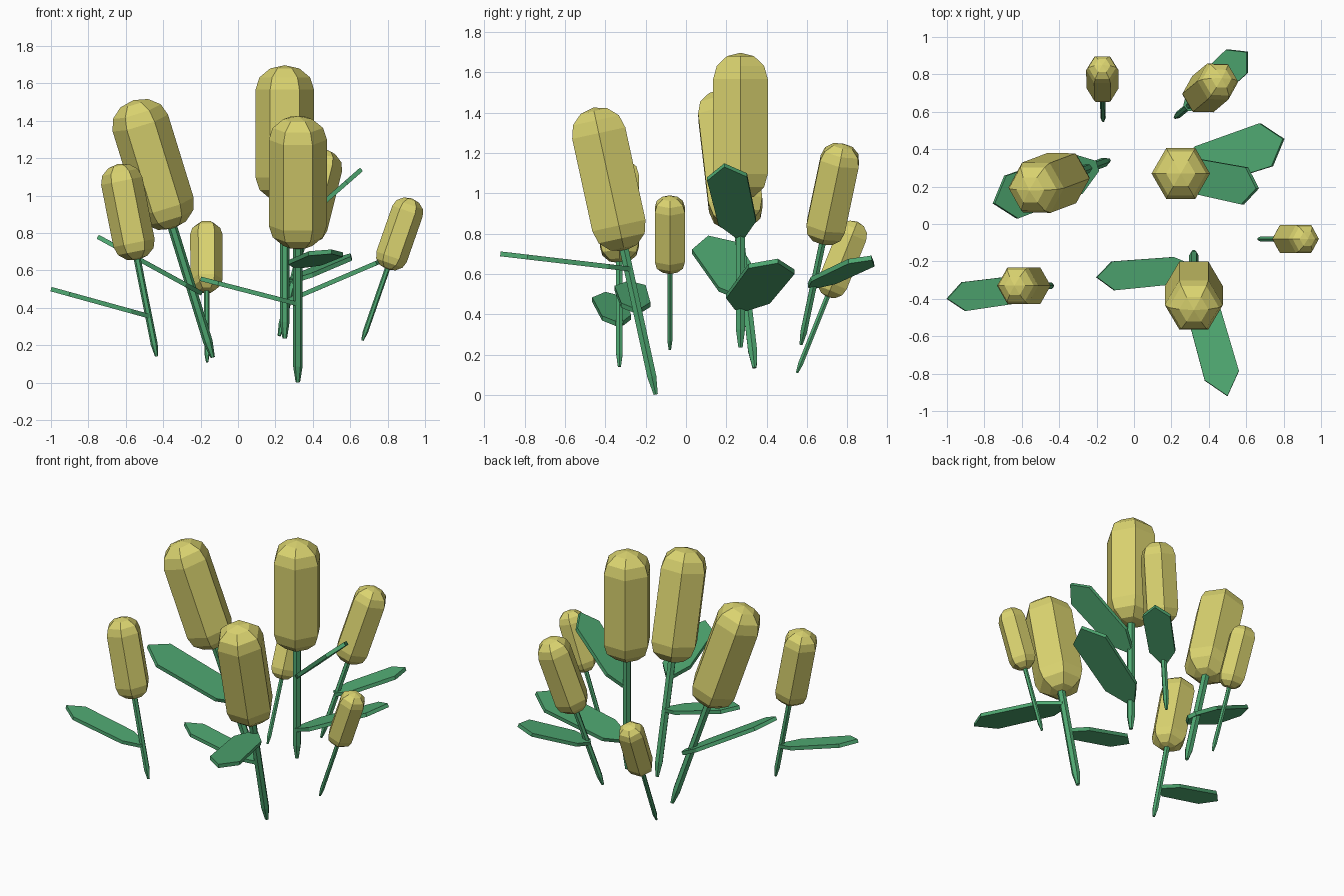
import bpy, bmesh, math
from mathutils import Vector

if "Cube" in bpy.data.objects:
    bpy.data.objects.remove(bpy.data.objects["Cube"])


def material(name, color):
    m = bpy.data.materials.new(name)
    m.diffuse_color = (*color, 1)
    m.use_nodes = True
    m.node_tree.nodes["Principled BSDF"].inputs["Base Color"].default_value = m.diffuse_color
    return m


YELLOW = material("flower_yellow", (0.70, 0.65, 0.16))
GREEN = material("leaf_green", (0.08, 0.40, 0.17))


def finish(bm, name, mat):
    bmesh.ops.recalc_face_normals(bm, faces=bm.faces)
    mesh = bpy.data.meshes.new(name)
    bm.to_mesh(mesh)
    bm.free()
    mesh.materials.append(mat)
    ob = bpy.data.objects.new(name, mesh)
    bpy.context.collection.objects.link(ob)
    return ob


def lathe(name, profile, mat, base, axis, sides=6):
    """Six-sided turned shape; profile is (radius, height), poles have radius 0."""
    bm = bmesh.new()
    rings = []
    for r, h in profile:
        n = sides if r > 0 else 1
        rings.append([bm.verts.new((r * math.cos(math.tau * i / sides),
                                    r * math.sin(math.tau * i / sides), h)) for i in range(n)])
    for a, b in zip(rings, rings[1:]):
        for i in range(sides):
            j = (i + 1) % sides
            quad = [a[i % len(a)], a[j % len(a)], b[j % len(b)], b[i % len(b)]]
            bm.faces.new(list(dict.fromkeys(quad)))
    ob = finish(bm, name, mat)
    ob.location = base
    ob.rotation_mode = 'QUATERNION'
    ob.rotation_quaternion = Vector((0, 0, 1)).rotation_difference(axis)


def flower(name, base, top):
    base, top = Vector(base), Vector(top)
    axis = top - base
    length = axis.length
    s = length / 1.46
    # stem with a tapered foot
    stem = [(0, 0), (0.012 * s, 0), (0.026 * s, 0.09 * s), (0.026 * s, 0.55 * length), (0, 0.55 * length)]
    lathe(name + "_stem", stem, GREEN, base, axis)
    # capsule-shaped head
    r, cap, low = 0.156 * s, 0.13 * s, 0.5 * length
    angles = [math.radians(a) for a in (0, 30, 60, 90)]
    lower = [(r * math.sin(a) if a else 0, low + cap * (1 - math.cos(a))) for a in angles]
    upper = [(rad, low + length - h) for rad, h in reversed(lower)]
    lathe(name + "_head", lower + upper, YELLOW, base, axis)


def leaf(name, base, tip, width, normal, thick=0.024):
    base, axis = Vector(base), Vector(tip) - Vector(base)
    side = Vector(normal).cross(axis).normalized()
    up = axis.cross(side).normalized()
    half = [(0, 0.12), (0.2, 0.47), (0.83, 0.5)]
    outline = [(u, w) for u, w in half] + [(1, 0)] + [(u, -w) for u, w in reversed(half)]
    bm = bmesh.new()
    face = bm.faces.new([bm.verts.new(base + axis * u + side * (w * width) - up * thick / 2)
                         for u, w in outline])
    ext = bmesh.ops.extrude_face_region(bm, geom=[face], use_keep_orig=True)
    moved = [v for v in ext["geom"] if isinstance(v, bmesh.types.BMVert)]
    bmesh.ops.translate(bm, verts=moved, vec=up * thick)
    finish(bm, name, GREEN)


# flowers: foot of the stem, top of the head
flower("flower_back_small", (-0.165, 0.55, 0.11), (-0.17, 0.85, 0.86))
flower("flower_back_right", (0.22, 0.57, 0.25), (0.47, 0.78, 1.245))
flower("flower_tall", (0.25, 0.27, 0.235), (0.25, 0.27, 1.697))
flower("flower_left_large", (-0.135, 0.34, 0.135), (-0.56, 0.18, 1.51))
flower("flower_right_small", (0.665, -0.08, 0.225), (0.93, -0.08, 0.985))
flower("flower_left", (-0.435, -0.33, 0.14), (-0.64, -0.33, 1.17))
flower("flower_front", (0.32, -0.15, 0.003), (0.32, -0.46, 1.425))

# leaves: base, tip, width, rough surface normal
leaf("leaf_tall_low", (0.25, 0.27, 0.43), (0.80, 0.455, 0.665), 0.24, (-0.43, 0, 1))
leaf("leaf_tall_high", (0.26, 0.27, 0.79), (0.66, 0.19, 1.14), 0.20, (-0.87, 0, 1))
leaf("leaf_left_large", (-0.20, 0.31, 0.48), (-0.75, 0.11, 0.78), 0.24, (0.55, 0, 1))
leaf("leaf_back_right", (0.28, 0.62, 0.54), (0.605, 0.92, 0.68), 0.17, (-0.3, -0.15, 1))
leaf("leaf_left", (-0.475, -0.33, 0.355), (-1.0, -0.40, 0.50), 0.155, (0.28, 0, 1))
leaf("leaf_front_side", (0.32, -0.24, 0.42), (-0.20, -0.285, 0.555), 0.155, (0.27, 0, 1))
leaf("leaf_front", (0.32, -0.28, 0.625), (0.50, -0.92, 0.70), 0.19, (0, 0.12, 1))
